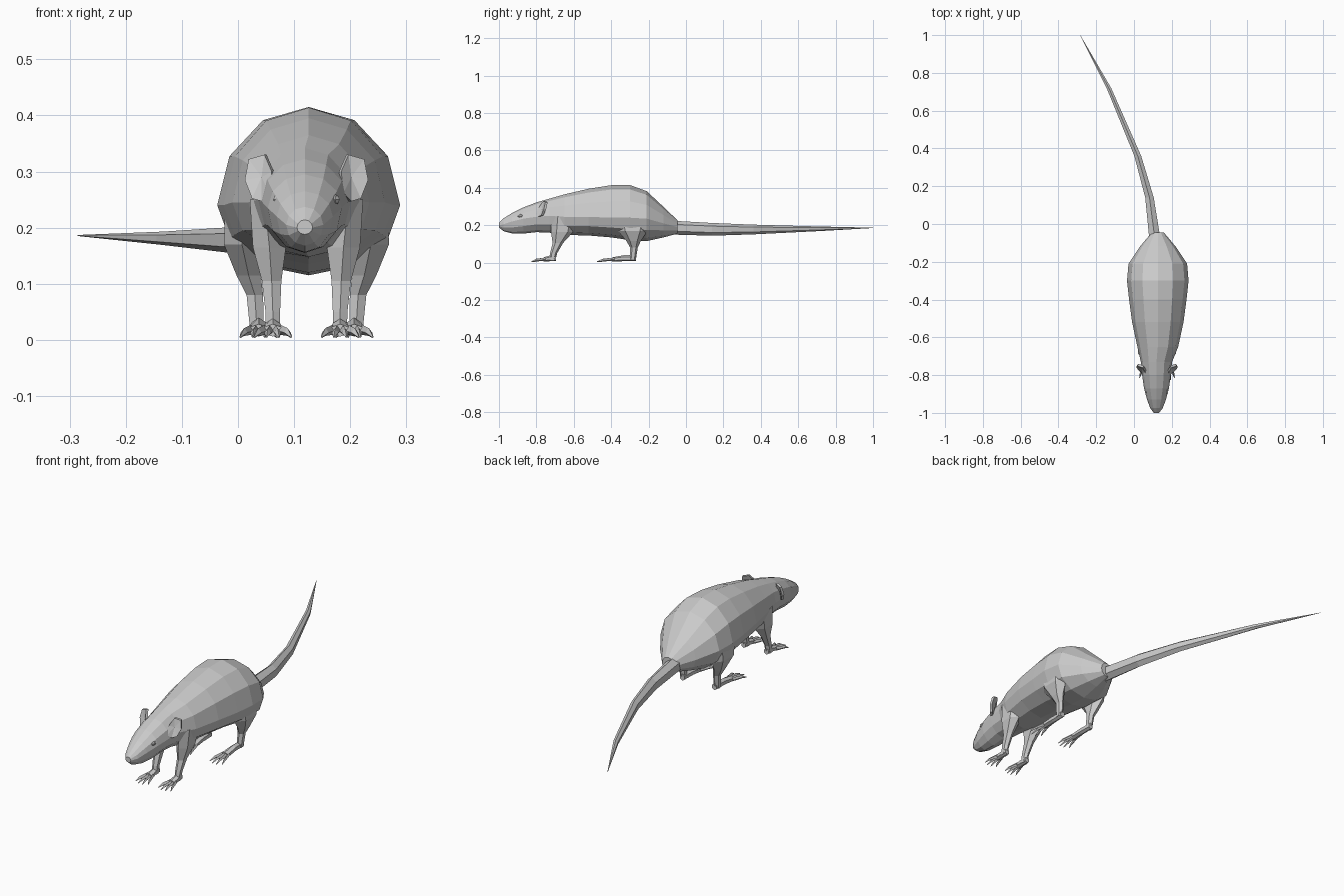
import bpy, bmesh, math
from mathutils import Vector

if "Cube" in bpy.data.objects:
    bpy.data.objects.remove(bpy.data.objects["Cube"])

CX = 0.122  # the animal's own symmetry plane


def oval(n, c, rx, up, down, plane="XZ", turn=0.0):
    """Ring of n points round c, with separate radii for the two halves."""
    pts = []
    for i in range(n):
        a = 2 * math.pi * i / n + turn
        s, k = math.sin(a) * rx, math.cos(a)
        v = k * (up if k > 0 else down)
        pts.append(Vector(c) + (Vector((s, 0, v)) if plane == "XZ" else Vector((s, v, 0))))
    return pts


def loft(bm, rings):
    """Skin a list of equal rings and cap both ends."""
    vs = [[bm.verts.new(p) for p in r] for r in rings]
    n = len(vs[0])
    for a, b in zip(vs, vs[1:]):
        for i in range(n):
            j = (i + 1) % n
            bm.faces.new((a[i], a[j], b[j], b[i]))
    bm.faces.new(vs[0])
    bm.faces.new(vs[-1][::-1])


def finish(bm, name, mirror=False):
    bmesh.ops.recalc_face_normals(bm, faces=bm.faces)
    me = bpy.data.meshes.new(name)
    bm.to_mesh(me)
    bm.free()
    ob = bpy.data.objects.new(name, me)
    ob.location.x = CX
    bpy.context.collection.objects.link(ob)
    if mirror:
        ob.modifiers.new("Mirror", "MIRROR").use_mirror_merge = False
    return ob


# Body and head: y, half width, height of widest point, top, bottom
body = [(-1.0, .014, .20, .214, .188), (-.975, .033, .205, .237, .168),
        (-.93, .05, .22, .265, .156), (-.87, .066, .235, .295, .155),
        (-.80, .076, .245, .322, .163), (-.73, .083, .25, .342, .16),
        (-.65, .108, .245, .365, .148), (-.52, .136, .245, .395, .145),
        (-.40, .152, .24, .414, .135), (-.30, .163, .24, .415, .12),
        (-.21, .155, .235, .382, .115), (-.12, .095, .21, .298, .135),
        (-.045, .032, .19, .226, .155)]
bm = bmesh.new()
loft(bm, [oval(12, (0.004 if y > -.7 else -.003, y, z), w, t - z, z - b) for y, w, z, t, b in body])
finish(bm, "body")

# Tail: centre x (from the body line), y, z, half width, half height
tail = [(-.012, -.075, .187, .034, .037), (-.04, .14, .178, .026, .034),
        (-.102, .36, .177, .021, .026), (-.255, .72, .181, .014, .012),
        (-.407, 1.0, .186, .001, .001)]
bm = bmesh.new()
loft(bm, [oval(6, (x, y, z), w, h, h) for x, y, z, w, h in tail])
finish(bm, "tail")


def leg(name, sections, fx, heel, palm, length, height):
    """Leg column, flat foot and four clawed toes; mirrored to the other side."""
    bm = bmesh.new()
    loft(bm, [oval(6, (x, y, z), rx, ry, ry, "XY") for x, y, z, rx, ry in sections])
    loft(bm, [oval(6, (fx, heel, height * .5 + .004), .013, height * .5, height * .4),
              oval(6, (fx, (heel + palm) / 2, height * .5 + .004), .015, height * .5, height * .4),
              oval(6, (fx, palm, .016), .020, .012, .010)])
    for i in range(4):
        t = i - 1.5
        reach = length * (1 - .09 * abs(t) ** 2)
        x0, x1 = fx + t * .009, fx + t * .022
        loft(bm, [oval(4, (x0, palm + .012, .017), .007, .010, .008),
                  oval(4, (x0 + (x1 - x0) * .65, palm - reach * .6, .013), .006, .008, .006),
                  oval(4, (x1, palm - reach, .005), .0015, .002, .002)])
    finish(bm, name, True)


# Front legs
leg("front_legs", [(.075, -.65, .25, .03, .07), (.066, -.662, .165, .034, .06),
                   (.062, -.685, .105, .02, .028), (.060, -.708, .05, .015, .019),
                   (.060, -.715, .012, .014, .017)],
    .060, -.695, -.762, .066, .034)
# Hind legs with thighs
leg("hind_legs", [(.11, -.29, .25, .04, .10), (.115, -.285, .17, .037, .08),
                  (.103, -.28, .115, .025, .038), (.092, -.278, .08, .017, .02),
                  (.088, -.285, .015, .014, .017)],
    .085, -.267, -.395, .083, .036)

# Ears: thin upright cups, rim set outward from the head
outline = [(.066, -.805, .262), (.080, -.79, .247), (.097, -.775, .252), (.110, -.76, .285),
           (.103, -.752, .322), (.075, -.762, .33), (.062, -.785, .300)]
bm = bmesh.new()
back = [bm.verts.new(Vector(p) + Vector((-.004, .012, 0))) for p in outline]
rim = [bm.verts.new(p) for p in outline]
cup = bm.verts.new((.080, -.768, .29))
for i in range(7):
    j = (i + 1) % 7
    bm.faces.new((back[i], back[j], rim[j], rim[i]))
    bm.faces.new((rim[i], rim[j], cup))
bm.faces.new(back[::-1])
finish(bm, "ears", True)

# Eyes: small faceted almonds
bm = bmesh.new()
bmesh.ops.create_uvsphere(bm, u_segments=6, v_segments=4, radius=1)
bmesh.ops.scale(bm, vec=(.008, .017, .009), verts=bm.verts)
bmesh.ops.translate(bm, vec=(.052, -.885, .25), verts=bm.verts)
finish(bm, "eyes", True)
